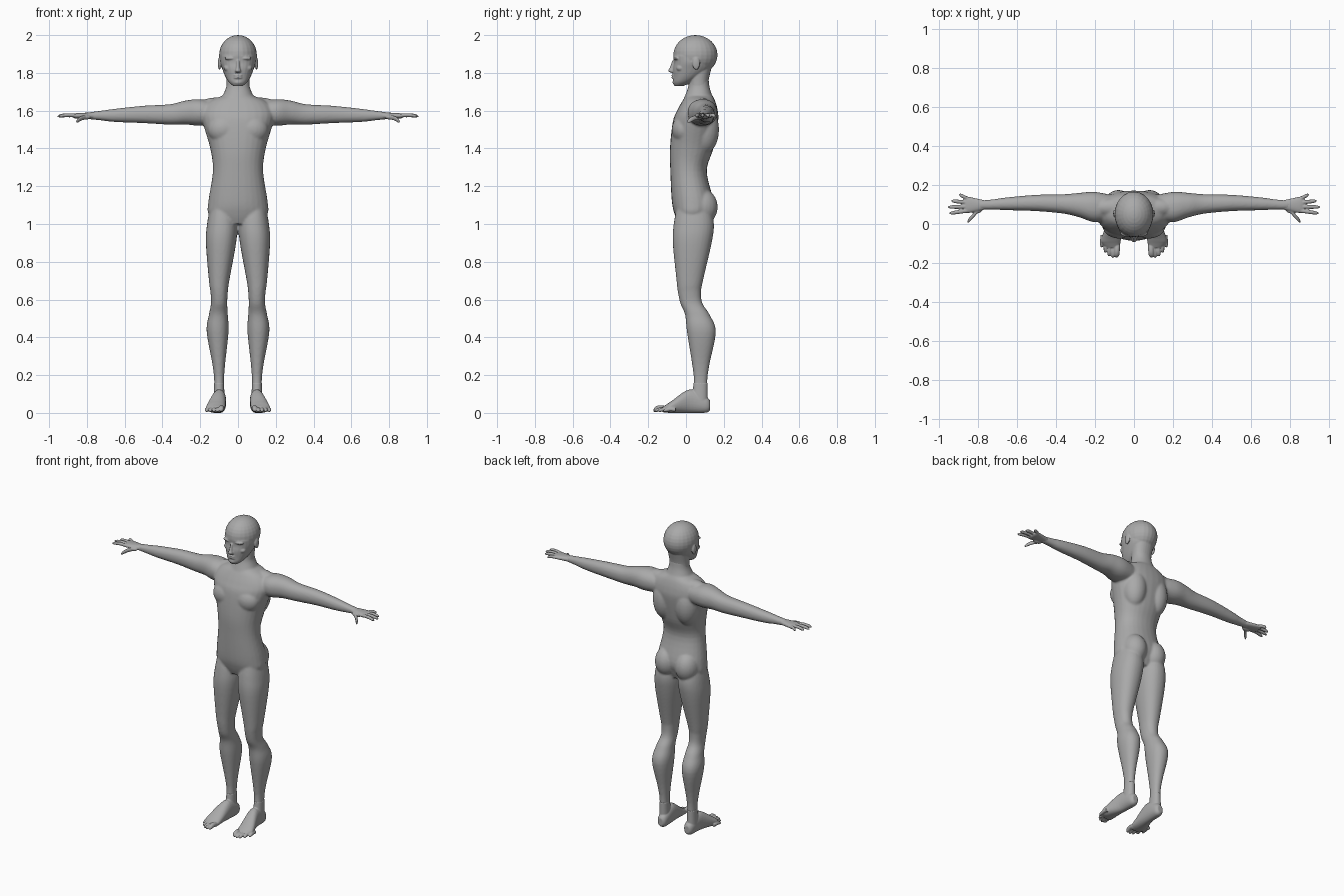
import bpy
import bmesh
import math
from mathutils import Vector, Matrix

if "Cube" in bpy.data.objects:
    bpy.data.objects.remove(bpy.data.objects["Cube"], do_unlink=True)

skin = bpy.data.materials.new("plain grey")
skin.use_nodes = True
grey = (.4, .4, .4, 1)
skin.diffuse_color = grey
skin.node_tree.nodes["Principled BSDF"].inputs["Base Color"].default_value = grey

SIDES = {"left": 1, "right": -1}
RING = 28      # vertices around each cross-section
STEPS = 5      # interpolated rings between two given sections


def spline(before, start, end, after, t):
    """Catmull-Rom blend between the start and end sections."""
    blended = []
    for a, b, c, d in zip(before, start, end, after):
        linear = c - a
        square = a * 2 - b * 5 + c * 4 - d
        cube = b * 3 - a - c * 3 + d
        blended.append(b + (linear * t + square * t ** 2 + cube * t ** 3) / 2)
    return blended


def loft(bm, axis, rows, side=1, power=2.2):
    """Closed skin through sections (x, y, z, radius, radius) across an axis."""
    u, v = [i for i in range(3) if i != axis]
    padded = [rows[0], *rows, rows[-1]]
    sections = [spline(*padded[i:i + 4], k / STEPS)
                for i in range(len(rows) - 1) for k in range(STEPS)]
    sections.append(rows[-1])
    rings = []
    for *centre, radius_u, radius_v in sections:
        ring = []
        for k in range(RING):
            angle = math.tau * k / RING
            cosine, sine = math.cos(angle), math.sin(angle)
            point = list(centre)
            point[u] += radius_u * math.copysign(abs(cosine) ** (2 / power), cosine)
            point[v] += radius_v * math.copysign(abs(sine) ** (2 / power), sine)
            point[0] *= side
            ring.append(bm.verts.new(point))
        rings.append(ring)
    for low, high in zip(rings, rings[1:]):
        for k in range(RING):
            following = (k + 1) % RING
            bm.faces.new((low[k], low[following], high[following], high[k]))
    bm.faces.new(rings[0])
    bm.faces.new(rings[-1])


def upright(bm, rows, side=1):
    """Standing loft from rows (height, half width, front y, back y, centre x)."""
    sections = [(x, (front + back) / 2, height, width, (back - front) / 2)
                for height, width, front, back, x in rows]
    loft(bm, 2, sections, side)


def central(bm, rows):
    """Standing loft on the middle line of the figure."""
    upright(bm, [(*row, 0) for row in rows])


def lump(bm, centre, radii, side=1):
    """Ellipsoid used to swell a muscle or facial feature."""
    x, y, z = centre
    place = Matrix.Translation((x * side, y, z)) @ Matrix.Diagonal((*radii, 1))
    bmesh.ops.create_uvsphere(bm, u_segments=24, v_segments=16, radius=1, matrix=place)


def digit(bm, axis, base, tip, radius, side):
    """Finger or toe: an arched rod with a rounded end."""
    start, end = Vector(base), Vector(tip)
    rows = []
    for k in range(9):
        t = k / 8
        point = start.lerp(end, t)
        point.z += radius * math.sin(t * math.pi) / 2
        thickness = radius * max(.3, math.sqrt(1 - t ** 8))
        rows.append((*point, thickness, thickness))
    loft(bm, axis, rows, side, power=2)


def fuse(name, bm, voxel, passes):
    """Turn overlapping shells into one smooth continuous skin."""
    bmesh.ops.recalc_face_normals(bm, faces=bm.faces)
    mesh = bpy.data.meshes.new(name)
    bm.to_mesh(mesh)
    bm.free()
    mesh.materials.append(skin)
    for face in mesh.polygons:
        face.use_smooth = True
    obj = bpy.data.objects.new(name, mesh)
    bpy.context.collection.objects.link(obj)
    remesh = obj.modifiers.new("one skin", "REMESH")
    remesh.mode = "VOXEL"
    remesh.voxel_size = voxel
    remesh.use_smooth_shade = True
    smooth = obj.modifiers.new("soften joins", "SMOOTH")
    smooth.factor = .5
    smooth.iterations = passes


# Body: torso and neck
body = bmesh.new()
central(body, [(1, .09, -.04, .11), (1.05, .155, -.06, .13), (1.12, .157, -.075, .145),
               (1.28, .133, -.083, .11), (1.4, .147, -.085, .145), (1.54, .187, -.07, .17),
               (1.6, .19, -.047, .168), (1.65, .15, -.02, .155), (1.68, .08, 0, .14)])
central(body, [(1.58, .12, -.03, .15), (1.64, .1, -.02, .15),
               (1.72, .064, .01, .126), (1.77, .06, .015, .12)])

for side in SIDES.values():
    # Chest, back, shoulder slope and seat muscles
    lump(body, (.075, -.015, 1.5), (.085, .06, .075), side)
    lump(body, (.08, .095, 1.5), (.075, .08, .13), side)
    lump(body, (.11, .085, 1.62), (.11, .05, .05), side)
    lump(body, (.072, .085, 1.09), (.074, .083, .095), side)
    # Leg from hip to ankle
    upright(body, [(1.08, .065, -.05, .13, .084), (1, .08, -.065, .148, .084),
                   (.9, .08, -.07, .136, .09), (.7, .054, -.05, .09, .1),
                   (.64, .046, -.043, .08, .1), (.58, .043, -.03, .087, .1),
                   (.52, .05, -.005, .125, .104), (.43, .058, .005, .158, .108),
                   (.26, .034, .032, .125, .102), (.17, .026, .041, .113, .1),
                   (.06, .027, .03, .115, .1)], side)
    # Arm from shoulder to wrist
    loft(body, 0, [(.1, .085, 1.585, .06, .055), (.2, .087, 1.59, .078, .07),
                   (.28, .097, 1.59, .063, .063), (.36, .103, 1.58, .05, .054),
                   (.5, .108, 1.58, .042, .046), (.65, .104, 1.575, .033, .035),
                   (.73, .1, 1.574, .026, .025), (.8, .098, 1.573, .023, .017)], side)
fuse("body", body, .0065, 6)

# Head: skull, face and upper neck
head = bmesh.new()
lump(head, (0, .05, 1.895), (.1, .117, .105))
central(head, [(1.73, .024, -.06, -.015), (1.75, .048, -.068, .03), (1.78, .067, -.068, .08),
               (1.82, .083, -.07, .13), (1.855, .094, -.064, .14), (1.89, .094, -.067, .14)])
central(head, [(1.71, .062, .012, .122), (1.76, .061, .016, .12), (1.83, .066, .015, .136)])
# Nose, lips and chin
loft(head, 2, [(0, -.06, 1.8, .013, .014), (0, -.073, 1.81, .016, .022),
               (0, -.069, 1.83, .01, .016), (0, -.062, 1.865, .008, .011)])
for height in (1.775, 1.787):
    lump(head, (0, -.063, height), (.025, .014, .006))
lump(head, (0, -.052, 1.75), (.026, .02, .015))
for side in SIDES.values():
    # Brow, eye, cheek and ear
    lump(head, (.037, -.048, 1.877), (.034, .018, .009), side)
    lump(head, (.036, -.044, 1.856), (.015, .013, .008), side)
    lump(head, (.05, -.03, 1.825), (.026, .022, .018), side)
    lump(head, (.098, .054, 1.85), (.009, .02, .034), side)
fuse("head", head, .004, 3)

for label, side in SIDES.items():
    # Hand: flat palm facing down, four spread fingers and a thumb
    hand = bmesh.new()
    loft(hand, 0, [(.76, .098, 1.573, .022, .017), (.84, .098, 1.573, .04, .015),
                   (.866, .099, 1.572, .041, .012), (.876, .1, 1.572, .034, .007)], side)
    for i in range(4):
        tip_x = .957 - .012 * (i - .8) ** 2
        digit(hand, 0, (.855, .068 + .021 * i, 1.573), (tip_x, .055 + .032 * i, 1.57), .01, side)
    lump(hand, (.81, .072, 1.566), (.03, .018, .014), side)
    digit(hand, 0, (.805, .066, 1.565), (.857, .01, 1.54), .0125, side)
    fuse(label + "_hand", hand, .0035, 2)

    # Foot: heel to ball, ankle and five toes
    foot = bmesh.new()
    loft(foot, 1, [(.096, .128, .04, .017, .024), (.096, .105, .044, .031, .043),
                   (.1, .02, .062, .037, .062), (.117, -.075, .032, .05, .032),
                   (.117, -.1, .024, .047, .023), (.11, -.122, .018, .035, .015)], side)
    upright(foot, [(.05, .03, .03, .115, .1), (.16, .026, .04, .114, .1)], side)
    for i in range(5):
        radius = .0105 if i else .015
        tip_x, tip_y = .09 + .019 * i, .005 * (i - .7) ** 2 - .175
        digit(foot, 1, (tip_x - .004, tip_y + .065, radius + .006),
              (tip_x, tip_y, radius), radius, side)
    fuse(label + "_foot", foot, .0035, 2)
